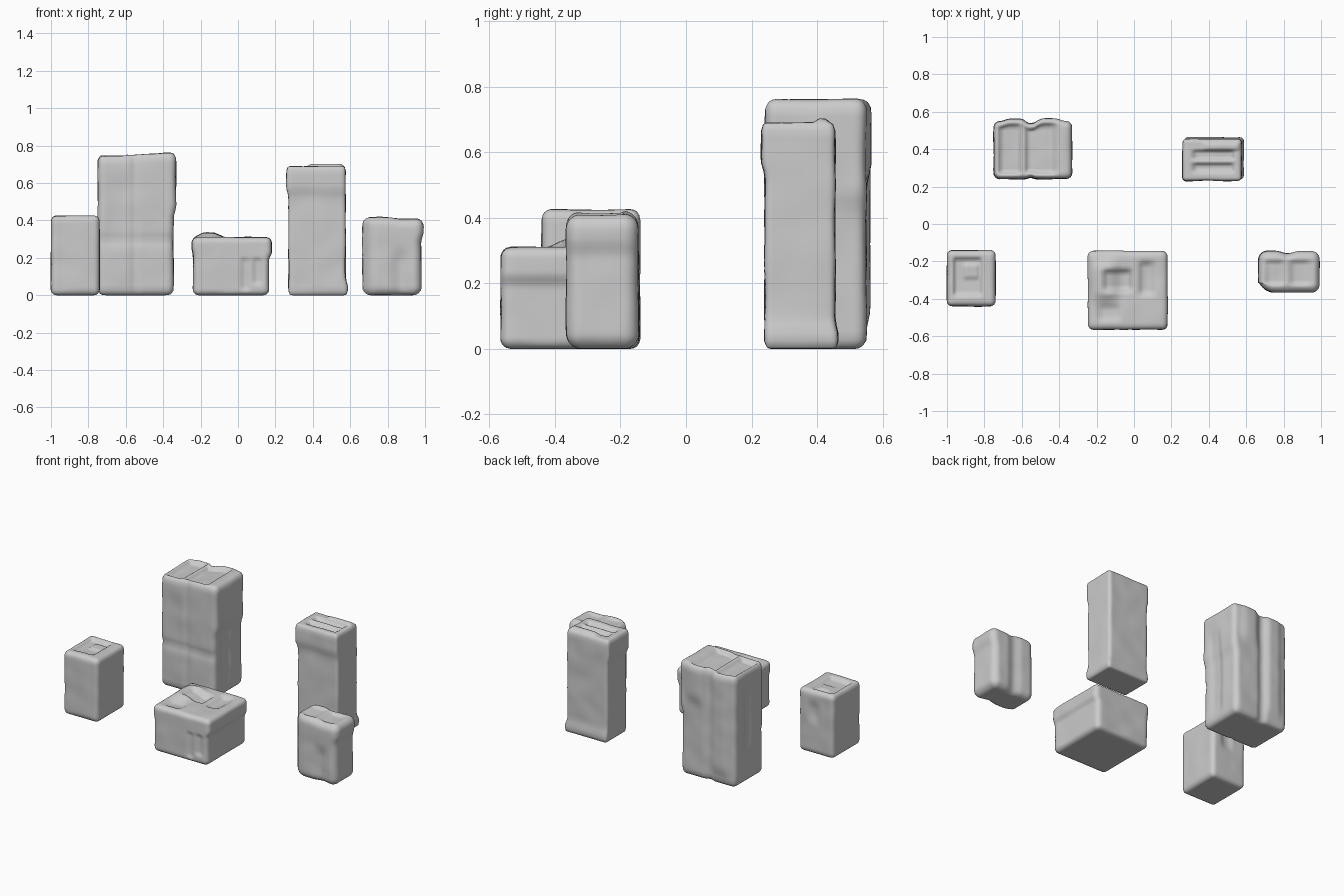
import bpy
import bmesh
from math import copysign
from mathutils import Vector, noise

if "Cube" in bpy.data.objects:
    bpy.data.objects.remove(bpy.data.objects["Cube"], do_unlink=True)

grey = bpy.data.materials.new("stone grey")
grey.use_nodes = True
grey.diffuse_color = (0.6, 0.6, 0.6, 1)
grey.node_tree.nodes["Principled BSDF"].inputs["Base Color"].default_value = (0.6, 0.6, 0.6, 1)

SIDES = {"left": (0, 1), "right": (0, -1), "back": (1, 1),
         "front": (1, -1), "top": (2, 1), "bottom": (2, -1)}


def ramp(t):
    t = min(max(t, 0), 1)
    return t * t * (3 - 2 * t)


def band(value, limits, soft):
    """One inside the limits, falling softly to zero at their ends."""
    low, high = limits
    return ramp((value - low) / soft + 0.5) * ramp((high - value) / soft + 0.5)


def block(name, xs, ys, zs, radius=0.03, cuts=27):
    """Rounded box, with soft uneven surfaces, between the given limits."""
    limits = (xs, ys, zs)
    centre = Vector([sum(pair) / 2 for pair in limits])
    half = Vector([(pair[1] - pair[0]) / 2 for pair in limits])
    bm = bmesh.new()
    bmesh.ops.create_cube(bm, size=2)
    bmesh.ops.subdivide_edges(bm, edges=bm.edges[:], cuts=cuts, use_grid_fill=True)
    for v in bm.verts:
        p = Vector([c * h for c, h in zip(v.co, half)])
        core = Vector([copysign(min(abs(c), h - radius), c) for c, h in zip(p, half)])
        v.co = centre + core + (p - core).normalized() * radius if (p - core).length else p
    mesh = bpy.data.meshes.new(name)
    bm.to_mesh(mesh)
    bm.free()
    mesh.materials.append(grey)
    obj = bpy.data.objects.new(name, mesh)
    bpy.context.collection.objects.link(obj)
    for v in mesh.vertices:
        if v.co.z > 0.02:
            v.co += v.normal * noise.noise(v.co * 9) * 0.004
    # Remember where every point lies in the block, from -1 to 1
    places = [Vector([(a - c) / h for a, c, h in zip(v.co, centre, half)])
              for v in mesh.vertices]

    def push(side, across, along, depth, soft=0.15):
        """Raise (or sink, if negative) a patch of one side."""
        axis, sign = SIDES[side]
        u, w = [i for i in range(3) if i != axis]
        for v, p in zip(mesh.vertices, places):
            near = ramp((p[axis] * sign - 0.5) / 0.3)
            v.co[axis] += sign * depth * near * band(p[u], across, soft) * band(p[w], along, soft)

    return push


ALL = (-2, 2)

# Small block with a sunken square top
push = block("small_left_block", (-1, -0.74), (-0.44, -0.14), (0, 0.425))
push("top", (-0.7, 0.4), (-0.6, 0.7), -0.02)
push("top", (-0.3, 0.3), (0, 0.5), 0.01)
push("back", (-0.1, 0.4), (0.1, 0.6), -0.012, 0.4)

# Tall wide block with two hollows on top, a cross crease and ribbed back
push = block("tall_wide_block", (-0.75, -0.345), (0.24, 0.55), (0, 0.75), 0.035)
push("top", (-0.85, -0.3), (-0.8, 0.8), -0.03)
push("top", (-0.15, 0.6), (-0.8, 0.8), -0.03)
push("top", (0, 2), ALL, 0.012, 0.8)
push("front", ALL, (-0.26, -0.18), -0.012)
push("front", (-0.1, 0.05), ALL, -0.008)
push("front", (-0.7, -0.2), (-0.1, 0.6), -0.006, 0.4)
push("left", ALL, (0.2, 2), 0.014, 0.2)
push("left", (-0.5, 0.1), (-0.8, 0.6), -0.01, 0.3)
push("back", (-0.7, -0.2), (-0.8, 2), 0.012, 0.25)
push("back", (0.2, 0.7), (0.4, 2), 0.015, 0.25)
push("back", (-0.15, 0.1), ALL, -0.012)
push("right", (-0.1, 0.3), (-0.4, 0.6), -0.01, 0.3)

# Low block with a lumpy top and a lip around it
push = block("low_block", (-0.24, 0.165), (-0.565, -0.145), (0, 0.31))
push("top", (-0.8, -0.3), (-0.2, 0.7), 0.028, 0.4)
push("top", (-0.6, 0.1), (0, 0.5), -0.03)
push("top", (0.35, 0.65), (-0.1, 0.7), -0.02)
push("top", (-0.7, -0.2), (-0.75, -0.4), -0.012)
push("left", ALL, (0.35, 2), 0.015, 0.3)
push("right", ALL, (0.5, 2), 0.006, 0.3)
push("front", (0.3, 0.45), (-0.8, 0.25), -0.012)
push("front", (0.6, 0.8), (-0.6, 0.25), -0.012)

# Tall slim block with a protruding head, foot flange and slotted top
push = block("tall_slim_block", (0.27, 0.575), (0.24, 0.455), (0, 0.69), 0.02)
push("top", (-0.65, 0.7), (-0.6, -0.25), -0.02)
push("top", (-0.65, 0.7), (0, 0.4), -0.02)
push("top", (-0.3, 0.9), (0.45, 0.8), 0.012, 0.2)
push("front", ALL, (0.6, 2), 0.01)
push("right", ALL, (0.6, 2), 0.01)
push("back", ALL, (-2, -0.8), 0.01)
push("left", ALL, (-2, -0.8), 0.012)

# Small block with two swellings and a slanting front
push = block("small_right_block", (0.665, 0.98), (-0.365, -0.145), (0, 0.41), 0.045)
push("top", (-0.75, -0.15), (-0.6, 0.5), -0.014, 0.3)
push("top", (0.1, 0.7), (-0.6, 0.5), -0.014, 0.3)
push("top", (-2, 0), ALL, 0.01, 0.8)
push("left", ALL, (0.5, 2), 0.012, 0.3)
push("front", (-2, -0.75), ALL, -0.025, 0.5)
push("front", (0.1, 0.5), (-2, 0.1), -0.015, 0.5)
push("back", (-0.2, 0.2), ALL, -0.012, 0.4)

# Smooth shading on every block
for obj in bpy.context.collection.objects:
    if obj.type == "MESH" and grey.name in obj.data.materials:
        obj.data.shade_smooth()
